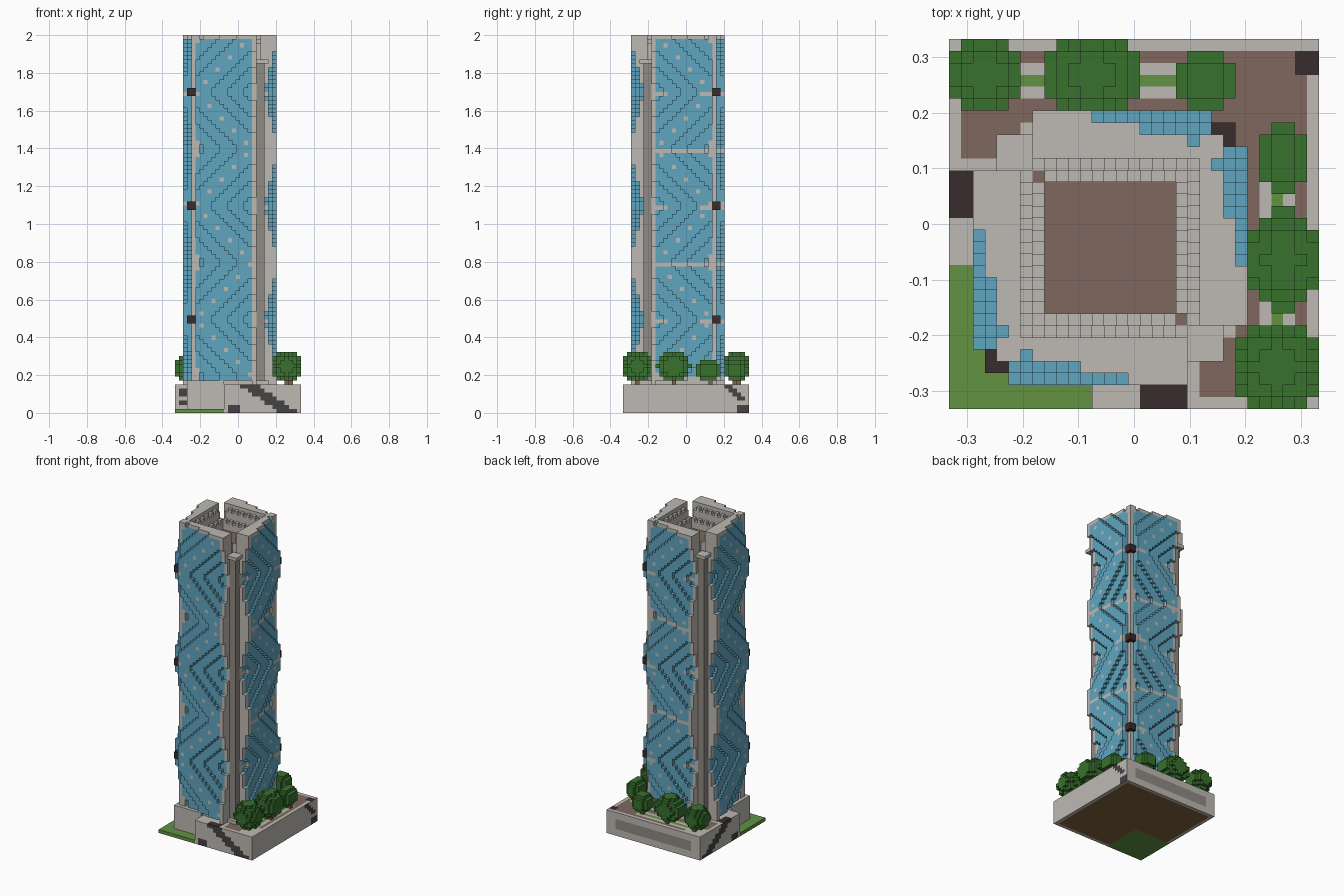
import bpy
import bmesh
from itertools import product

cube = bpy.data.objects.get("Cube")
if cube:
    bpy.data.objects.remove(cube)

V = 2 / 93            # block size
N = 31                # blocks across the site
TOP = 93              # blocks in height
ROOF = 86             # roof deck level
PODIUM = 7            # podium height

# ---------- materials ----------
COLOURS = {
    "concrete": (190, 186, 180), "grey_stone": (143, 138, 132),
    "blue_glass": (96, 165, 192), "brown_paving": (126, 103, 95),
    "leaf_green": (57, 113, 45), "grass_green": (98, 146, 66),
    "dark_brown": (58, 44, 45), "charcoal": (70, 66, 69),
    "soil_brown": (128, 100, 62),
}
MATS = {}


def linear(c):
    c /= 255
    return c / 12.92 if c < 0.04 else ((c + 0.055) / 1.055) ** 2.4


for label, rgb in COLOURS.items():
    m = bpy.data.materials.new(label)
    m.use_nodes = True
    col = (*[linear(c) for c in rgb], 1)
    m.diffuse_color = col
    m.node_tree.nodes["Principled BSDF"].inputs["Base Color"].default_value = col
    MATS[label] = m
ORDER = list(COLOURS)

# ---------- block helpers ----------
taken = set()
parts = {}


def add(name, cells, paint):
    """Claim free blocks for a part; paint is a colour or a rule(i, j, k, normal)."""
    part = parts.setdefault(name, {})
    for c in cells:
        if c not in taken:
            taken.add(c)
            part[c] = paint


def box(i0, i1, j0, j1, k0, k1):
    return product(range(i0, i1 + 1), range(j0, j1 + 1), range(k0, k1 + 1))


def turned(cells):
    """Half turn about the tower axis."""
    return [(26 - i, 26 - j, k) for i, j, k in cells]


def skin(name, part):
    """Build the exposed faces of a part as one mesh."""
    bm = bmesh.new()
    verts = {}
    for cell, paint in part.items():
        for axis, sign in product(range(3), (-1, 1)):
            n = [0, 0, 0]
            n[axis] = sign
            if tuple(a + b for a, b in zip(cell, n)) in taken:
                continue
            ring = []
            for a, b in ((0, 0), (1, 0), (1, 1), (0, 1))[::sign]:
                p = list(cell)
                p[axis] += sign > 0
                p[(axis + 1) % 3] += a
                p[(axis + 2) % 3] += b
                p = tuple(p)
                if p not in verts:
                    verts[p] = bm.verts.new(((p[0] - N / 2) * V, (p[1] - N / 2) * V, p[2] * V))
                ring.append(verts[p])
            face = bm.faces.new(ring)
            label = paint if isinstance(paint, str) else paint(*cell, tuple(n))
            face.material_index = ORDER.index(label)
    mesh = bpy.data.meshes.new(name)
    bm.to_mesh(mesh)
    bm.free()
    for label in ORDER:
        mesh.materials.append(MATS[label])
    bpy.context.collection.objects.link(bpy.data.objects.new(name, mesh))


# ---------- folded glass facades ----------
def fold(u, k):
    """Distance in blocks from the zigzag ridge."""
    t = (k + 0.5 - 23) % 28
    return int(abs(min(t, 28 - t) - (u + 0.5)))


FACADES = {
    "front_facade": (lambda u, d: (5 + u, 2 + d), (0, 1, 0), False),
    "right_facade": (lambda u, d: (2 + d, 5 + u), (1, 0, 0), False),
    "left_facade": (lambda u, d: (24 - d, 21 - u), (-1, 0, 0), True),
    "back_facade": (lambda u, d: (21 - u, 24 - d), (0, -1, 0), True),
}
for name, (place, inward, banded) in FACADES.items():
    for u, k in product(range(14), range(8, TOP)):
        f = fold(u, k)
        ridge = f == 0 and k % 3 == 0
        band = banded and (k % 28 == 8 or (k % 28 == 22 and not 2 < u < 11))
        if ridge or band or k == TOP - 1:
            paint = "concrete"
        else:
            paint = lambda i, j, k, n, w=inward: "concrete" if n == w else "blue_glass"
        add(name, [(*place(u, d), k) for d in range(f // 4, 4)], paint)
    # concrete edge beside the open corner
    add(name + "_edge", [(*place(14, d), k) for k in range(PODIUM, TOP)
                         for d in range(fold(13, k) // 4, 4)], "concrete")

# ---------- corner posts, lamps, columns ----------
for side, place in (("front", list), ("back", turned)):
    for k in (22, 50, 78):
        add(side + "_corner_lamps", place(box(3, 4, 3, 4, k, k + 1)), "dark_brown")
    add(side + "_corner_post", place(box(4, 5, 4, 5, 1, TOP - 1)), "concrete")
    add(side + "_column", place(box(20, 21, 5, 6, PODIUM, ROOF - 1)), "grey_stone")
    add(side + "_column_cap", place(box(20, 22, 4, 6, ROOF, ROOF)), "concrete")


# ---------- tower core with stepped parapet ----------
def inset(i, j):
    walls = [(i <= 18, j - 6), (j <= 18, i - 6), (j >= 8, 20 - i), (i >= 8, 20 - j)]
    return min([d for applies, d in walls if applies] + [9])


def core_paint(i, j, k, n):
    deck = n[2] > 0 and inset(i, j) >= 2 and abs(i - j) < 13
    return "brown_paving" if deck else "concrete"


for i, j in product(range(6, 21), repeat=2):
    height = {0: 91, 1: 88}.get(inset(i, j), ROOF)
    if inset(i, j) < 2 and (i + j) % 2:
        height += 1
    add("tower_core", box(i, i, j, j, PODIUM, height - 1), core_paint)
add("tower_foot", box(3, 11, 3, 11, 1, PODIUM), "concrete")
add("tower_foot", box(4, 22, 4, 22, PODIUM, PODIUM), "concrete")

# ---------- lawn ----------
add("lawn", box(0, 11, 0, 11, 0, 0), "grass_green")


# ---------- podium ----------
def garden(i, j):
    a, b = max(i, j), min(i, j)
    if i >= 29 and j in (28, 29) or b < 2 and 16 <= a <= 19:
        return "dark_brown"
    if a == 30 or b == 0:
        return "concrete"
    if b >= 23 or (b <= 5 and 21 <= a <= 25):
        return "brown_paving"
    if b >= 6 and a in (24, 25, 29):
        return "brown_paving"
    if b >= 6 and a == 27:
        return "grass_green"
    return "concrete"


def podium_paint(i, j, k, n):
    if n[2] > 0:
        return garden(i, j)
    if n[2] < 0:
        return "soil_brown" if 0 < i < 30 and 0 < j < 30 else "concrete"
    if n == (0, 1, 0):
        return "grey_stone" if 3 <= i <= 27 and 2 <= k <= 4 else "concrete"
    if n == (1, 0, 0):
        return "charcoal" if j >= 28 and k < 2 or j + k in (31, 32) and k > 2 else "concrete"
    # entrance sides: slanting dark openings, and windows above the lawn
    s, depth = (i, j) if n[1] else (j, i)
    if depth == 0:
        slant = abs(s - 18 - 1.5 * (6 - k)) < 2.2
        return "charcoal" if slant or (13 <= s <= 15 and k < 2) else "concrete"
    return "charcoal" if s in (1, 2) and k in (2, 4, 5) else "concrete"


add("podium", (c for c in box(0, 30, 0, 30, 0, PODIUM - 1) if c[0] >= 12 or c[1] >= 12),
    podium_paint)

# ---------- trees: centre x, y, z and radii in blocks ----------
TREES = [
    (3, 28, 11, 3.2, 3.2, 3), (12, 28, 11.5, 4.2, 3.2, 3.5), (21.5, 27.5, 10.5, 2.8, 2.8, 2.4),
    (28, 21, 10.5, 2.3, 3.2, 2.4), (28, 12.5, 11.5, 3.2, 4.2, 3.5), (27.5, 3.5, 11.5, 3.7, 3.7, 3.7),
]
for t, (x, y, z, rx, ry, rz) in enumerate(TREES, 1):
    crown = [(i, j, k) for i, j, k in box(0, 30, 0, 30, 8, 16)
             if ((i + .5 - x) / rx) ** 2 + ((j + .5 - y) / ry) ** 2 + ((k + .5 - z) / rz) ** 2 < 1]
    add(f"tree_crown_{t}", crown, "leaf_green")
    add(f"tree_trunk_{t}", box(int(x), int(x), int(y), int(y), PODIUM, 10), "soil_brown")

for name, part in parts.items():
    skin(name, part)
